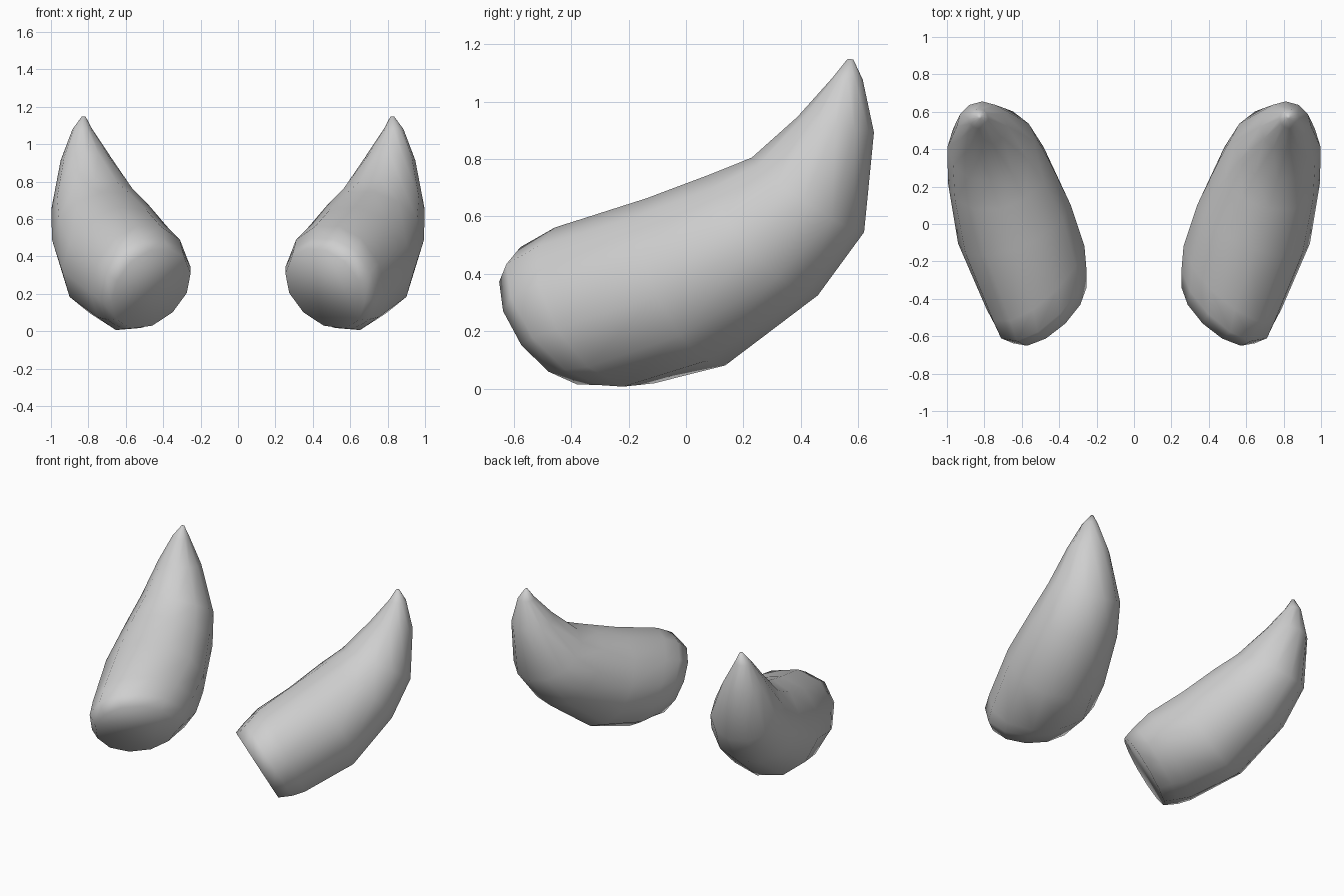
import bpy, bmesh, math
from mathutils import Vector

default = bpy.data.objects.get("Cube")
if default:
    bpy.data.objects.remove(default, do_unlink=True)

SIDES = 12

# Plain grey horn material
grey = bpy.data.materials.new("horn_grey")
grey.use_nodes = True
colour = (0.62, 0.62, 0.62, 1)
grey.diffuse_color = colour
grey.node_tree.nodes["Principled BSDF"].inputs["Base Color"].default_value = colour

# Cross-sections from base to tip:
# centre, axis direction, radius, flattening of the upper inner side
BASE_AXIS = (0.56, 0.67, 0.50)
SECTIONS = [
    ((0.458, -0.458, 0.24), BASE_AXIS, 0.262, 0.12),
    ((0.484, -0.395, 0.283), BASE_AXIS, 0.315, 0.24),
    ((0.515, -0.285, 0.307), (0.58, 0.70, 0.42), 0.337, 0.18),
    ((0.64, 0.00, 0.372), (0.36, 0.85, 0.40), 0.322, 0),
    ((0.72, 0.27, 0.535), (0.25, 0.72, 0.65), 0.283, 0),
    ((0.765, 0.425, 0.675), (0.12, 0.55, 0.83), 0.235, 0),
    ((0.812, 0.522, 0.92), (0.04, 0.20, 0.98), 0.136, 0),
    ((0.832, 0.563, 1.08), (0.00, 0.05, 1.00), 0.053, 0),
    ((0.825, 0.573, 1.148), (0.00, 0.05, 1.00), 0.01, 0),
]


def add_ring(bm, centre, axis, radius, flat, side):
    """Ring of vertices square to the axis, pressed in on its upper inner side."""
    axis = Vector(axis).normalized()
    across = Vector((1, 0, 0))
    across = (across - axis * across.dot(axis)).normalized()
    up = Vector((0, 0, 1))
    up = (up - axis * up.dot(axis)).normalized()
    # Even out the angle between the two directions
    up = (up - across * up.dot(across)).normalized()
    inner_top = (up - across).normalized()
    ring = []
    for i in range(SIDES):
        a = math.tau * i / SIDES
        offset = radius * (math.cos(a) * across + math.sin(a) * up)
        offset -= inner_top * flat * max(0, offset.dot(inner_top))
        p = Vector(centre) + offset
        ring.append(bm.verts.new((p.x * side, p.y, p.z)))
    return ring


def build_horn(name, side):
    bm = bmesh.new()
    rings = [add_ring(bm, *section, side) for section in SECTIONS]
    for low, high in zip(rings, rings[1:]):
        for i in range(SIDES):
            j = (i + 1) % SIDES
            bm.faces.new((low[i], low[j], high[j], high[i]))
    # Base disc and blunt tip
    bm.faces.new(rings[0])
    bm.faces.new(rings[-1])
    bmesh.ops.recalc_face_normals(bm, faces=bm.faces)
    for face in bm.faces:
        face.smooth = True
    mesh = bpy.data.meshes.new(name)
    bm.to_mesh(mesh)
    bm.free()
    mesh.materials.append(grey)
    horn = bpy.data.objects.new(name, mesh)
    bpy.context.collection.objects.link(horn)


build_horn("left_horn", 1)
build_horn("right_horn", -1)
